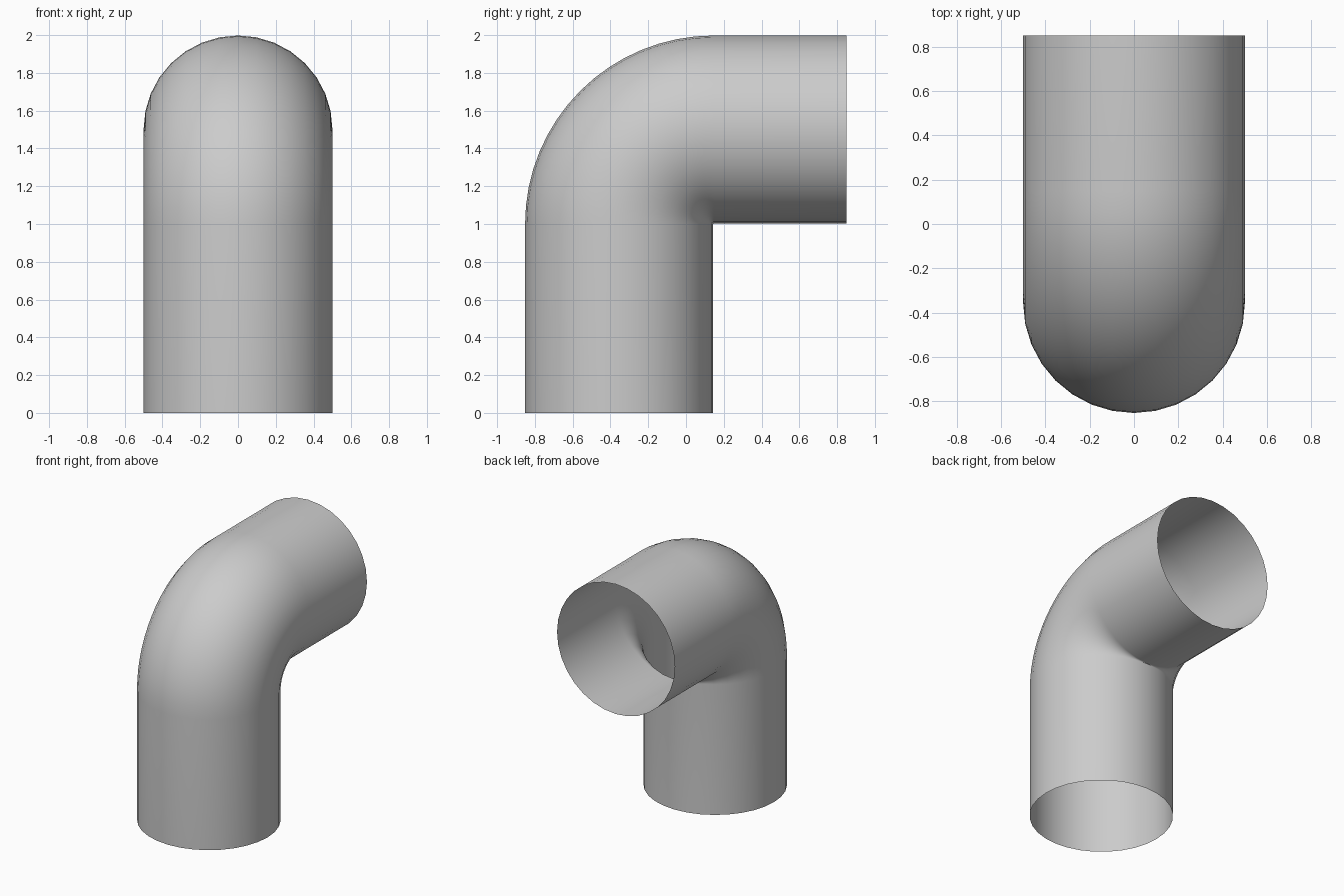
import bpy, bmesh
from math import sin, cos, pi

if "Cube" in bpy.data.objects:
    bpy.data.objects.remove(bpy.data.objects["Cube"])

SIDES, BEND_STEPS = 32, 16
R_TUBE = 0.498
R_BEND = 0.502              # nearly equal radii: tight inner corner
CY, CZ = 0.148, 1.0         # centre of the bend
END_Y = 0.85

bm = bmesh.new()


def ring(y, z, a):
    """Circle of the tube; a = 0 points up, a = 90 degrees points back."""
    verts = []
    for i in range(SIDES):
        t = 2 * pi * i / SIDES
        o = R_TUBE * cos(t)             # outward from bend centre
        verts.append(bm.verts.new((0.5 * sin(t), y - o * cos(a), z + o * sin(a))))
    return verts


# Straight riser, quarter bend, straight outlet
rings = [ring(CY - R_BEND, 0, 0)]
for k in range(BEND_STEPS + 1):
    a = pi / 2 * k / BEND_STEPS
    rings.append(ring(CY - R_BEND * cos(a), CZ + R_BEND * sin(a) - 0.002 * sin(a), a))
rings.append(ring(END_Y, CZ + R_BEND - 0.002, pi / 2))

for r0, r1 in zip(rings, rings[1:]):
    for i in range(SIDES):
        j = (i + 1) % SIDES
        bm.faces.new((r0[i], r0[j], r1[j], r1[i]))
bmesh.ops.recalc_face_normals(bm, faces=bm.faces)
# Open shell: make sure the normals face out of the tube
bm.normal_update()
f = max(bm.faces, key=lambda f: f.calc_center_median().x)
if f.normal.x < 0:
    bmesh.ops.reverse_faces(bm, faces=bm.faces)

mesh = bpy.data.meshes.new("pipe_elbow")
bm.to_mesh(mesh)
bm.free()
mesh.shade_smooth()
obj = bpy.data.objects.new("pipe_elbow", mesh)
bpy.context.collection.objects.link(obj)
